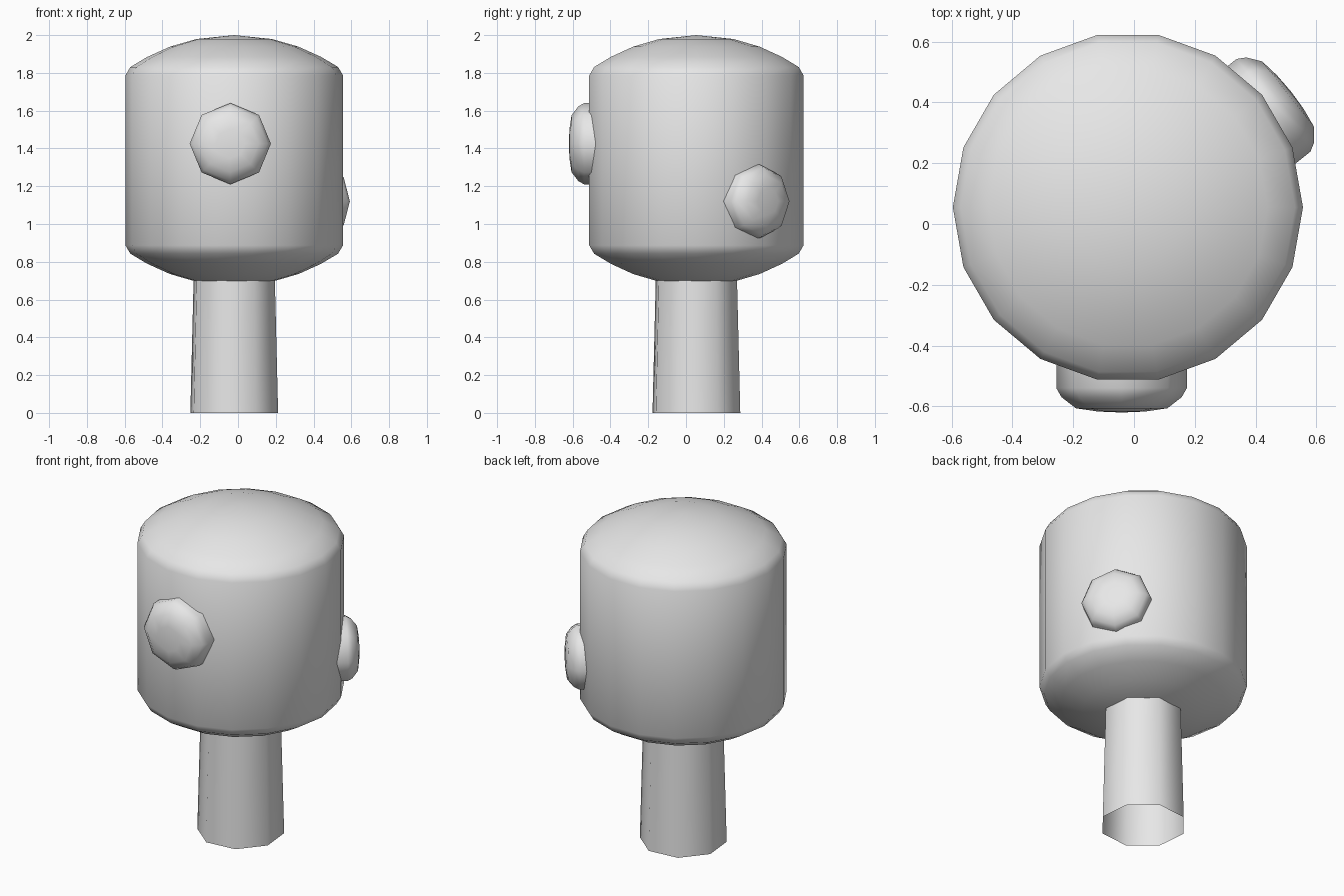
import bpy
import bmesh
import math
from mathutils import Matrix

cube = bpy.data.objects.get("Cube")
if cube:
    bpy.data.objects.remove(cube, do_unlink=True)

grey = bpy.data.materials.new("plain_grey")
grey.use_nodes = True
grey.diffuse_color = (0.8, 0.8, 0.8, 1)
grey.node_tree.nodes["Principled BSDF"].inputs["Base Color"].default_value = (0.8, 0.8, 0.8, 1)

AXIS = Matrix.Translation((-0.02, 0.055, 0))


def lathe(name, profile, sides, matrix, turn=0.0):
    """Revolve (radius, height) points about local z; zero radius makes a pole."""
    bm = bmesh.new()
    rings = []
    for r, h in profile:
        count = sides if r > 0 else 1
        rings.append([bm.verts.new((r * math.cos(turn + math.tau * i / sides),
                                    r * math.sin(turn + math.tau * i / sides), h))
                      for i in range(count)])
    for low, high in zip(rings, rings[1:]):
        for i in range(sides):
            j = (i + 1) % sides
            corners = [low[i % len(low)], low[j % len(low)],
                       high[j % len(high)], high[i % len(high)]]
            bm.faces.new(list(dict.fromkeys(corners)))
    mesh = bpy.data.meshes.new(name)
    bm.to_mesh(mesh)
    bm.free()
    mesh.materials.append(grey)
    mesh.shade_smooth()
    obj = bpy.data.objects.new(name, mesh)
    obj.matrix_world = matrix
    bpy.context.collection.objects.link(obj)
    return obj


# Drum-shaped head with matching domed ends
MIDDLE = 1.337
half = [(0.576, 0.45), (0.55, 0.494)]
dome = 0.975
half += [(r, 0.663 - dome + math.sqrt(dome**2 - r**2)) for r in (0.46, 0.34, 0.2, 0)]
profile = [(r, MIDDLE - h) for r, h in reversed(half)] + [(r, MIDDLE + h) for r, h in half]
lathe("head", profile, 18, AXIS)

# Tapered handle, open at the foot
lathe("handle", [(0.243, 0), (0.225, 0.7)], 8, AXIS, math.radians(28))


# Domed knobs standing out from the side of the head
def knob(name, radius, height, azimuth, facing, reach):
    place = AXIS @ Matrix.Rotation(math.radians(azimuth), 4, "Z") @ Matrix.Translation((reach, 0, height))
    place = place @ Matrix.Rotation(math.radians(facing - azimuth), 4, "Z") @ Matrix.Rotation(math.pi / 2, 4, "Y")
    shape = [(1, -0.6), (1, 0), (0.92, 0.14), (0.7, 0.31), (0.36, 0.36), (0, 0.375)]
    lathe(name, [(r * radius, h * radius) for r, h in shape], 8, place)


knob("front_knob", 0.215, 1.425, -92, -90, 0.595)
knob("side_knob", 0.195, 1.12, 35, 38.5, 0.585)
